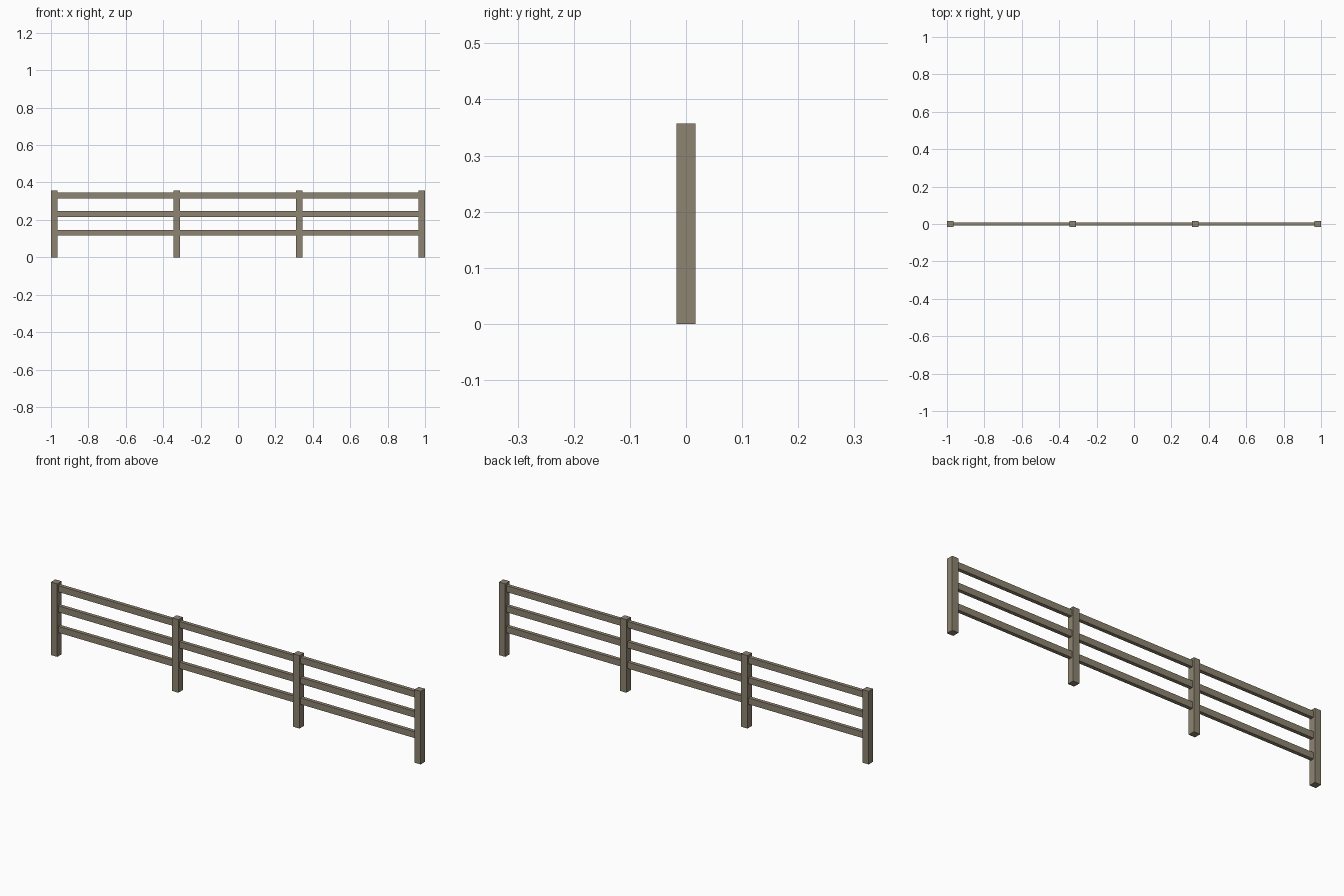
import bpy

cube = bpy.data.objects.get("Cube")
if cube:
    bpy.data.objects.remove(cube, do_unlink=True)

# Weathered timber colour
wood = bpy.data.materials.new("weathered_wood")
wood.use_nodes = True
colour = (0.27, 0.23, 0.165, 1.0)
wood.diffuse_color = colour
wood.node_tree.nodes["Principled BSDF"].inputs["Base Color"].default_value = colour

POST, HEIGHT, SPAN = 0.034, 0.357, 1.966
RAIL_DEPTH, RAIL_HEIGHT = 0.018, 0.031
BAYS = 3


def timber(name, centre, size):
    """Add a square-cut length of timber."""
    bpy.ops.mesh.primitive_cube_add(size=1, location=centre)
    obj = bpy.context.object
    obj.name = name
    obj.scale = size
    bpy.ops.object.transform_apply(location=False, rotation=False, scale=True)
    obj.data.materials.append(wood)
    return obj


# Evenly spaced posts
post_x = [-SPAN / 2 + i * SPAN / BAYS for i in range(BAYS + 1)]
for i, x in enumerate(post_x):
    timber(f"post_{i + 1}", (x, 0, HEIGHT / 2), (POST, POST, HEIGHT))

# Three rails between each pair of posts, ending inside them
for name, z in (("lower", 0.131), ("middle", 0.231), ("upper", 0.33)):
    for i, (a, b) in enumerate(zip(post_x, post_x[1:])):
        timber(f"{name}_rail_{i + 1}", ((a + b) / 2, 0, z),
               (b - a - POST / 2, RAIL_DEPTH, RAIL_HEIGHT))
